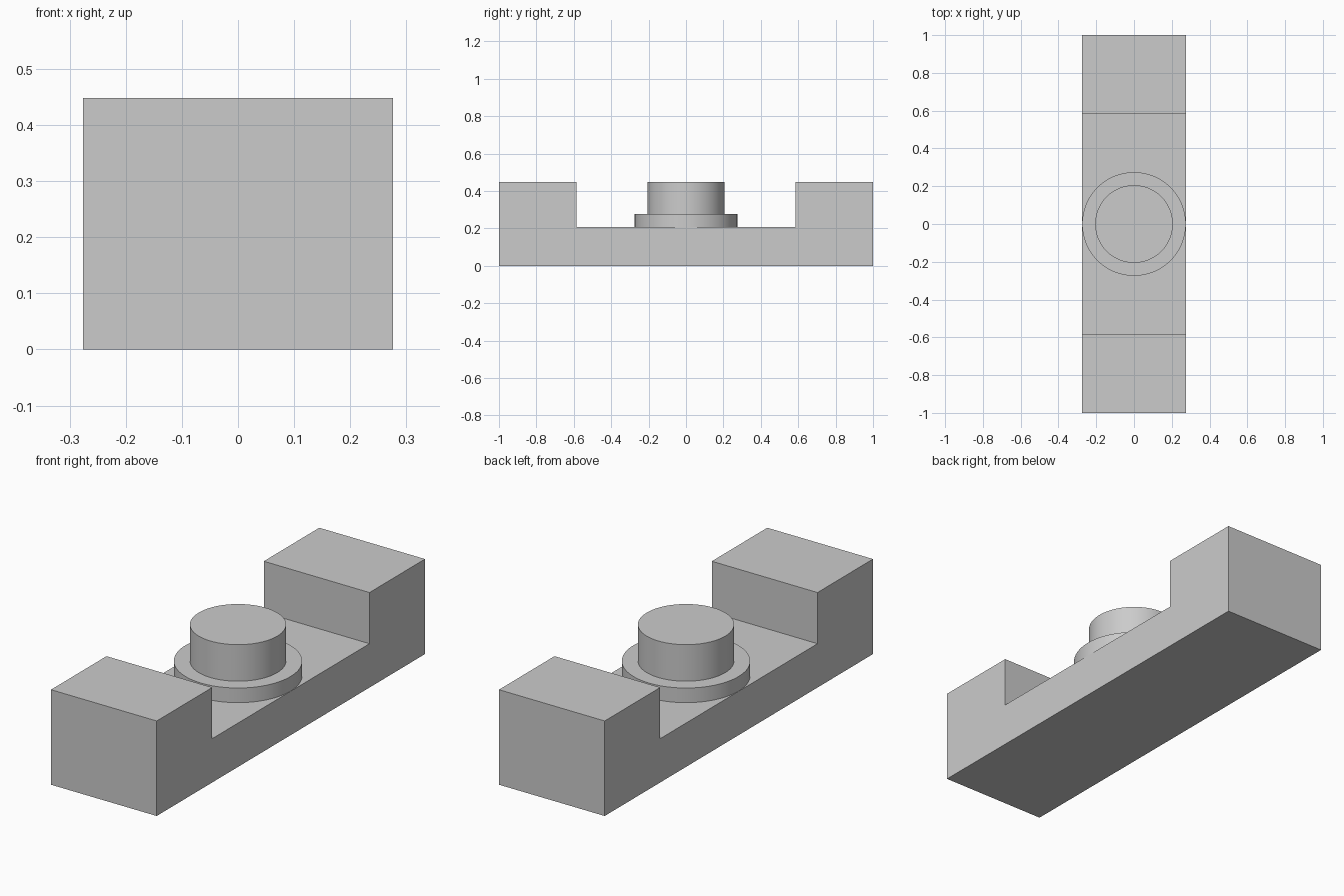
import bpy, bmesh

cube = bpy.data.objects.get("Cube")
if cube:
    bpy.data.objects.remove(cube, do_unlink=True)

# Everything is sized in a unit of 1/29 of the total length
U = 2 / 29
HALF_WIDTH, HALF_LENGTH, HALF_GAP = 4 * U, 1.0, 8.5 * U
FLOOR, FLANGE_TOP, TOP = 3 * U, 4 * U, 6.5 * U

grey = bpy.data.materials.new("plain grey")
grey.use_nodes = True
colour = (0.6, 0.6, 0.6, 1)
grey.diffuse_color = colour
grey.node_tree.nodes["Principled BSDF"].inputs["Base Color"].default_value = colour


def add_object(name, bm):
    bmesh.ops.recalc_face_normals(bm, faces=bm.faces)
    mesh = bpy.data.meshes.new(name)
    bm.to_mesh(mesh)
    bm.free()
    mesh.materials.append(grey)
    obj = bpy.data.objects.new(name, mesh)
    bpy.context.collection.objects.link(obj)
    return obj


# Base with raised end blocks: one side profile extruded across the width
half = [(HALF_LENGTH, 0), (HALF_LENGTH, TOP), (HALF_GAP, TOP), (HALF_GAP, FLOOR)]
profile = half + [(-y, z) for y, z in reversed(half)]
bm = bmesh.new()
side = bm.faces.new([bm.verts.new((-HALF_WIDTH, y, z)) for y, z in profile])
extruded = bmesh.ops.extrude_face_region(bm, geom=[side], use_keep_orig=True)
verts = [v for v in extruded["geom"] if isinstance(v, bmesh.types.BMVert)]
bmesh.ops.translate(bm, verts=verts, vec=(2 * HALF_WIDTH, 0, 0))
add_object("base_with_end_blocks", bm)


# Round flange and the boss standing on it
def add_disc(name, radius, bottom, top):
    bm = bmesh.new()
    bmesh.ops.create_cone(bm, cap_ends=True, segments=96, radius1=radius,
                          radius2=radius, depth=top - bottom)
    bmesh.ops.translate(bm, verts=bm.verts, vec=(0, 0, (top + bottom) / 2))
    obj = add_object(name, bm)
    bpy.ops.object.select_all(action="DESELECT")
    obj.select_set(True)
    bpy.context.view_layer.objects.active = obj
    bpy.ops.object.shade_smooth_by_angle()


add_disc("flange", 3.98 * U, FLOOR - 0.01, FLANGE_TOP)
add_disc("boss", 2.98 * U, FLANGE_TOP - 0.01, TOP)
